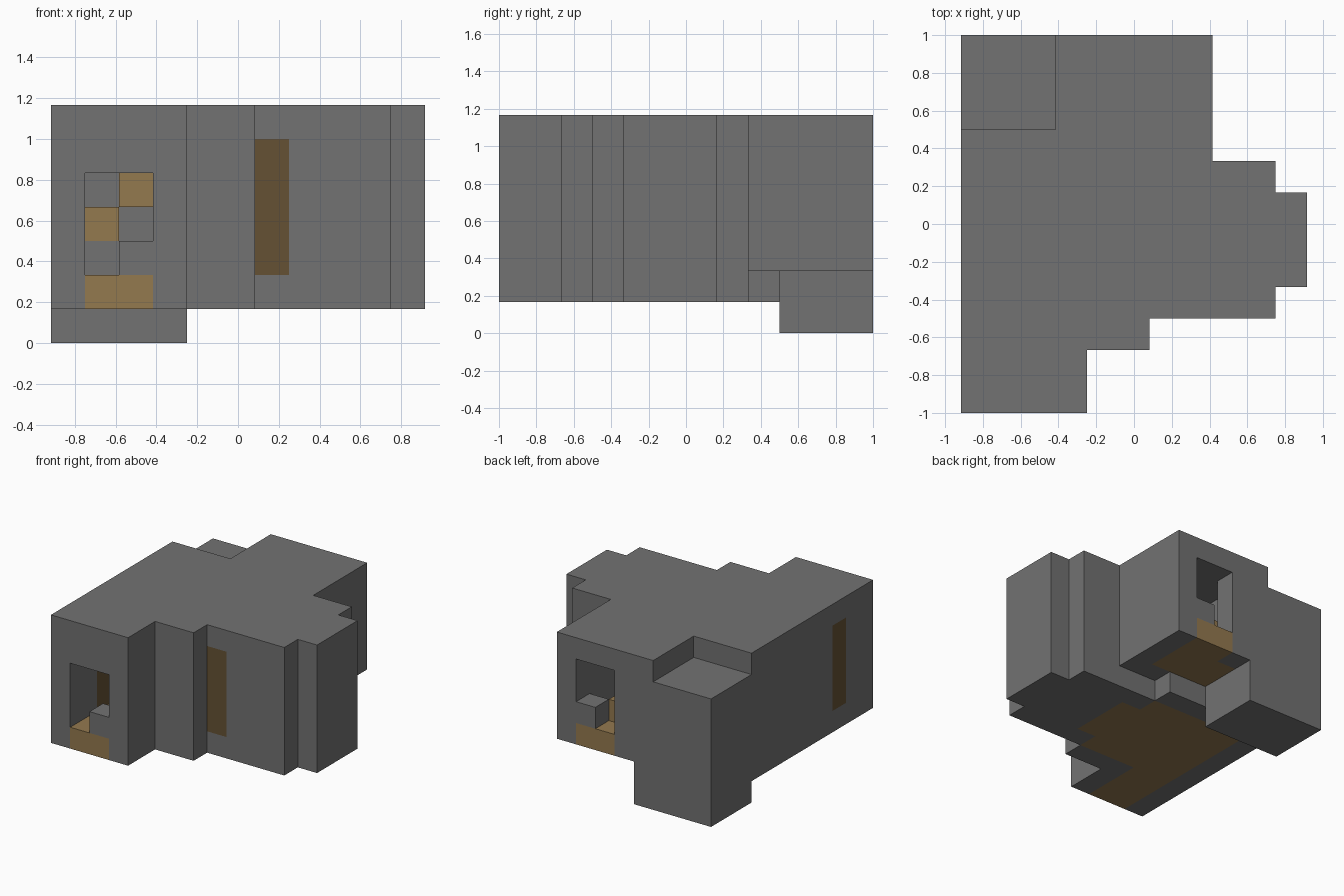
import bpy, bmesh, math
from mathutils import Vector
from itertools import product

if "Cube" in bpy.data.objects:
    bpy.data.objects.remove(bpy.data.objects["Cube"])

UNIT = 1 / 6
CENTRE = Vector((5.5, 6, 0))


def make_material(name, colour):
    mat = bpy.data.materials.new(name)
    mat.use_nodes = True
    mat.diffuse_color = (*colour, 1)
    mat.node_tree.nodes["Principled BSDF"].inputs["Base Color"].default_value = (*colour, 1)
    return mat


materials = {
    "stone_shell": make_material("grey stone", (0.168, 0.168, 0.168)),
    "plank_floor": make_material("tan wood", (0.295, 0.192, 0.078)),
    "wooden_posts": make_material("dark brown wood", (0.13, 0.083, 0.034)),
}
cells = {}


def block(part, x, y, z):
    """Fill a box of grid cells with a part, or empty it when part is None."""
    for cell in product(range(*x), range(*y), range(*z)):
        if part:
            cells[cell] = part
        else:
            cells.pop(cell, None)


# Stepped outer mass
for width, y, bottom in [(4, (0, 2), 1), (6, (2, 3), 1), (10, (3, 4), 1),
                         (11, (4, 7), 1), (10, (7, 8), 1), (8, (8, 12), 2)]:
    block("stone_shell", (0, width), y, (bottom, 7))
block("stone_shell", (0, 6), (8, 9), (1, 2))
block("stone_shell", (0, 4), (9, 12), (0, 2))
block(None, (0, 3), (9, 12), (6, 7))

# Rooms and passages
block(None, (1, 3), (1, 3), (2, 6))
block(None, (1, 6), (3, 8), (2, 6))
block(None, (6, 7), (4, 7), (2, 6))
block(None, (7, 10), (4, 7), (3, 6))
block(None, (5, 7), (8, 12), (3, 6))
block(None, (4, 5), (9, 11), (3, 6))

# Front doorway with a stone sill block on one side
block(None, (1, 3), (0, 1), (2, 5))
block("stone_shell", (2, 3), (0, 1), (2, 3))
# Back doorway sill block
block("stone_shell", (6, 7), (11, 12), (3, 4))

# Plank floors, lower and upper
block("plank_floor", (1, 3), (0, 3), (1, 2))
block("plank_floor", (1, 6), (3, 8), (1, 2))
block("plank_floor", (6, 7), (4, 7), (1, 2))
block("plank_floor", (5, 7), (9, 12), (2, 3))
block("plank_floor", (4, 5), (9, 11), (2, 3))

# Rising steps inside
block("stone_shell", (1, 2), (7, 8), (2, 3))
block("plank_floor", (1, 2), (7, 8), (3, 4))
block("plank_floor", (2, 3), (7, 8), (4, 5))
block("plank_floor", (5, 6), (10, 11), (3, 4))

# Posts set into the walls
block("wooden_posts", (0, 1), (2, 3), (2, 6))
block("wooden_posts", (6, 7), (3, 4), (2, 6))


def build(part):
    """Make one object from the exposed cell faces, merging flat areas."""
    bm = bmesh.new()
    for cell in [c for c, p in cells.items() if p == part]:
        middle = Vector(cell) + Vector((0.5, 0.5, 0.5)) - CENTRE
        for axis, sign in product(range(3), (-1, 1)):
            n = Vector((0, 0, 0))
            n[axis] = sign
            if tuple(int(c + d) for c, d in zip(cell, n)) in cells:
                continue
            a = Vector((0, 0, 0))
            a[(axis + 1) % 3] = 1
            b = n.cross(a)
            corners = [a + b, b - a, -a - b, a - b]
            bm.faces.new([bm.verts.new((middle + (n + c) / 2) * UNIT) for c in corners])
    bmesh.ops.remove_doubles(bm, verts=bm.verts, dist=0.001)
    bmesh.ops.dissolve_limit(bm, angle_limit=math.radians(1), verts=bm.verts, edges=bm.edges)
    mesh = bpy.data.meshes.new(part)
    bm.to_mesh(mesh)
    bm.free()
    mesh.materials.append(materials[part])
    bpy.context.collection.objects.link(bpy.data.objects.new(part, mesh))


for part in materials:
    build(part)
